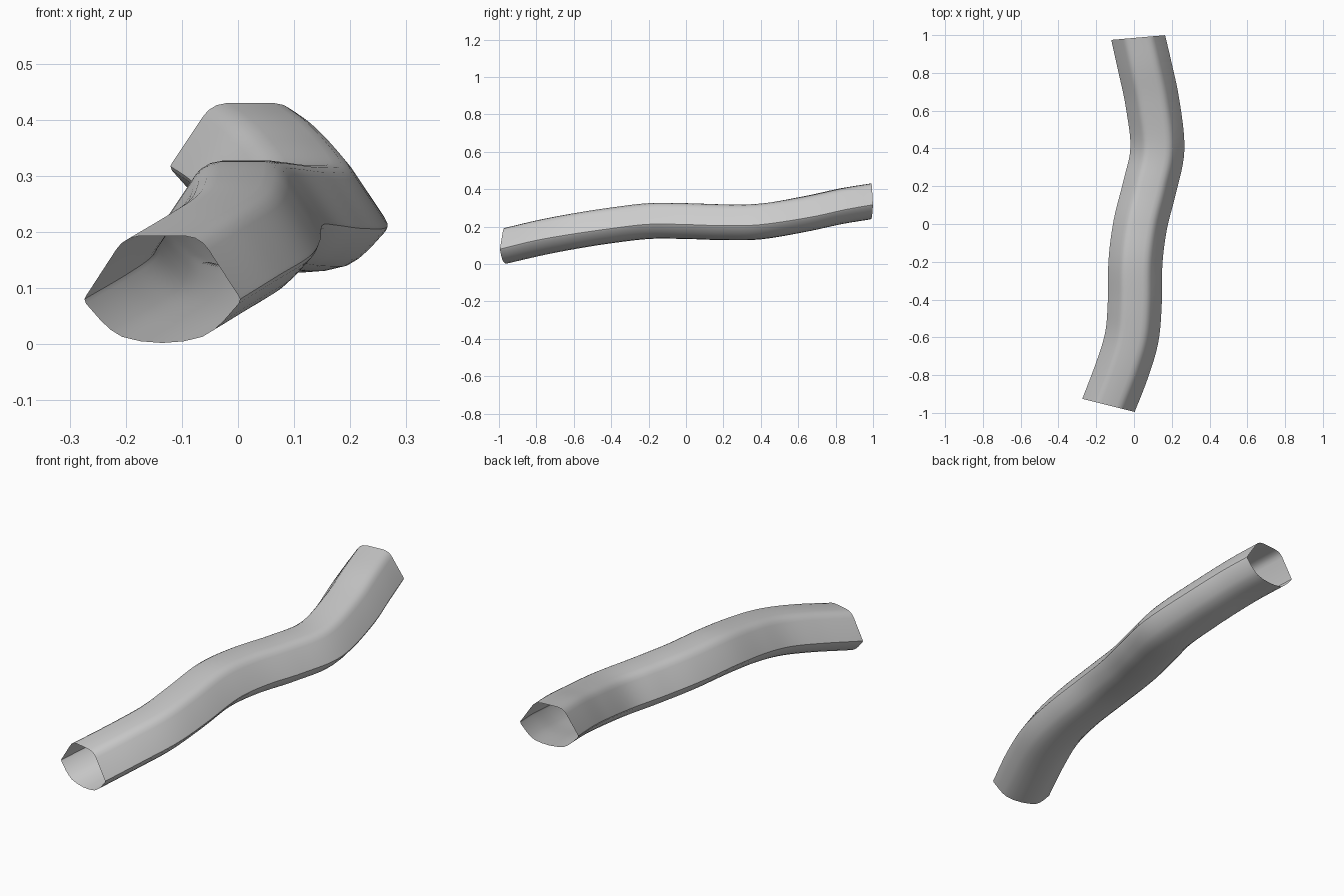
import bpy, bmesh
from math import cos, sin, radians
from mathutils import Vector

if "Cube" in bpy.data.objects:
    bpy.data.objects.remove(bpy.data.objects["Cube"])

# Centre path of the tube: x, y, z, heading of the section in degrees
PATH = [(-0.135, -0.96, 0.078, 14), (-0.062, -0.77, 0.122, 17),
        (-0.012, -0.6, 0.155, 11), (0.004, -0.42, 0.184, 3),
        (0.008, -0.2, 0.210, 4), (0.034, 0.0, 0.210, 10),
        (0.084, 0.2, 0.204, 12), (0.124, 0.4, 0.208, 3),
        (0.098, 0.64, 0.248, -9), (0.058, 0.83, 0.289, -9),
        (0.022, 0.987, 0.315, -5)]

# Right half of the cross-section, from top centre to bottom centre
HALF = [(0, 0.115), (0.04, 0.115), (0.06, 0.111), (0.075, 0.102), (0.085, 0.09),
        (0.14, 0.008), (0.143, 0.002), (0.14, -0.006), (0.112, -0.037), (0.094, -0.053), (0.074, -0.065),
        (0.04, -0.073), (0, -0.076)]
SECTION = HALF + [(-u, v) for u, v in HALF[-2:0:-1]]


def smooth_path(points, steps):
    """Catmull-Rom curve through the points."""
    p = [Vector(q) for q in points]
    p = [2 * p[0] - p[1]] + p + [2 * p[-1] - p[-2]]
    out = []
    for i in range(1, len(p) - 2):
        a, b, c, d = p[i - 1:i + 3]
        for s in range(steps):
            t = s / steps
            out.append(0.5 * (2 * b + (c - a) * t + (2 * a - 5 * b + 4 * c - d) * t * t
                              + (3 * b - a - 3 * c + d) * t ** 3))
    return out + [p[-2]]


# Open-ended tube swept along the path
bm = bmesh.new()
rings = []
for x, y, z, yaw in smooth_path(PATH, 6):
    a = radians(yaw)
    rings.append([bm.verts.new((x + u * cos(a), y - u * sin(a), z + v)) for u, v in SECTION])
n = len(SECTION)
for r0, r1 in zip(rings, rings[1:]):
    for i in range(n):
        j = (i + 1) % n
        bm.faces.new((r0[i], r1[i], r1[j], r0[j]))
bmesh.ops.recalc_face_normals(bm, faces=bm.faces)
mesh = bpy.data.meshes.new("bent_tube")
bm.to_mesh(mesh)
bm.free()
tube = bpy.data.objects.new("bent_tube", mesh)
bpy.context.collection.objects.link(tube)
bpy.context.view_layer.objects.active = tube
tube.select_set(True)
bpy.ops.object.shade_smooth_by_angle(angle=radians(40))
